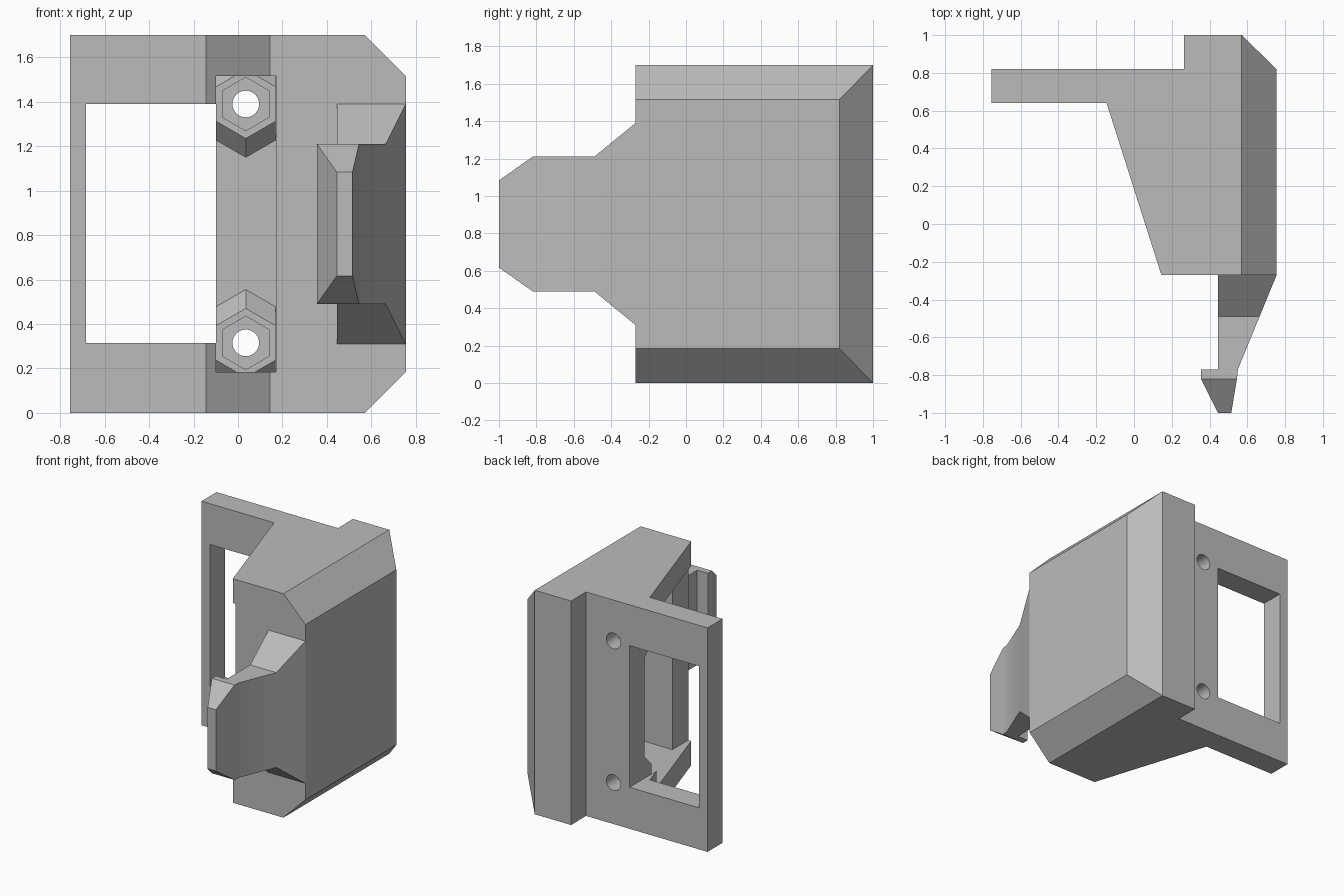
import bpy, bmesh, math

cube = bpy.data.objects.get("Cube")
if cube:
    bpy.data.objects.remove(cube, do_unlink=True)

grey = bpy.data.materials.new("grey_plastic")
grey.use_nodes = True
grey.diffuse_color = (0.5, 0.5, 0.5, 1)
grey.node_tree.nodes["Principled BSDF"].inputs["Base Color"].default_value = (0.5, 0.5, 0.5, 1)

HEIGHT = 1.70
MID = HEIGHT / 2
WALL = 0.185


def loft(name, ends):
    """Solid between two matching rings of points."""
    bm = bmesh.new()
    a, b = [[bm.verts.new(p) for p in ring] for ring in ends]
    bm.faces.new(a)
    bm.faces.new(b)
    for i in range(len(a)):
        j = (i + 1) % len(a)
        bm.faces.new((a[i], a[j], b[j], b[i]))
    bmesh.ops.recalc_face_normals(bm, faces=bm.faces)
    mesh = bpy.data.meshes.new(name)
    bm.to_mesh(mesh)
    bm.free()
    mesh.materials.append(grey)
    obj = bpy.data.objects.new(name, mesh)
    bpy.context.collection.objects.link(obj)
    return obj


def prism(name, points, axis, low, high):
    """Flat profile extruded along one axis."""
    def place(p, d):
        return {"x": (d, *p), "y": (p[0], d, p[1]), "z": (*p, d)}[axis]
    return loft(name, [[place(p, d) for p in points] for d in (low, high)])


def box(name, x, y, z):
    return prism(name, [(x[0], y[0]), (x[1], y[0]), (x[1], y[1]), (x[0], y[1])], "z", *z)


def combine(target, tool, operation):
    """Apply a boolean and discard the helper."""
    mod = target.modifiers.new("bool", "BOOLEAN")
    mod.object, mod.operation, mod.solver = tool, operation, "EXACT"
    bpy.context.view_layer.update()
    graph = bpy.context.evaluated_depsgraph_get()
    mesh = bpy.data.meshes.new_from_object(target.evaluated_get(graph))
    target.modifiers.clear()
    target.data = mesh
    bpy.data.objects.remove(tool, do_unlink=True)


def ring(radius, sides, cx, cz, y, flare=0):
    """Ring in the xz plane, pointed at the top, stretched up and down by flare."""
    points = []
    for i in range(sides):
        a = math.tau * i / sides + math.pi / 2
        s = math.sin(a)
        points.append((cx + radius * math.cos(a), y,
                       cz + radius * s + math.copysign(flare, s)))
    return points


# Housing with mounting flange
housing = prism("housing", [
    (-0.755, 0.64), (-0.145, 0.64), (0.145, -0.27), (0.755, -0.27), (0.755, 0.82),
    (0.57, 1.0), (0.265, 1.0), (0.265, 0.82), (-0.755, 0.82)], "z", 0, HEIGHT)

# Bevelled upper and lower outer edges
combine(housing, prism("bevel_mask", [
    (-1, -0.1), (0.47, -0.1), (1.42, MID), (0.47, 1.8), (-1, 1.8)], "y", -2, 2), "INTERSECT")

# Hollow interior, open side and flange window
inner_z = (WALL, HEIGHT - WALL)
combine(housing, box("interior_cut", (-0.1, 0.57), (-0.08, 0.64), inner_z), "DIFFERENCE")
combine(housing, box("front_opening_cut", (-0.1, 0.17), (-0.5, 0.2), inner_z), "DIFFERENCE")
combine(housing, box("window_cut", (-0.685, -0.1), (-0.5, 1.1), (0.315, 1.39)), "DIFFERENCE")

# Screw bosses with nut pockets and through holes
for z in (0.315, 1.39):
    cx = 0.035
    boss = loft("boss", [ring(0.155, 6, cx, z, 0.555), ring(0.155, 6, cx, z, 0.7, 0.145)])
    combine(housing, boss, "UNION")
    nut = loft("nut_cut", [ring(0.12, 6, cx, z, 0.4), ring(0.12, 6, cx, z, 0.69)])
    combine(housing, nut, "DIFFERENCE")
    hole = loft("hole_cut", [ring(0.06, 32, cx, z, 0.5), ring(0.06, 32, cx, z, 1.1)])
    combine(housing, hole, "DIFFERENCE")

# Hooked latch: plan shape trimmed by its side outline
latch = prism("latch", [
    (0.445, -0.27), (0.755, -0.27), (0.55, -0.77), (0.545, -0.82), (0.515, -1.0),
    (0.445, -1.0), (0.355, -0.82), (0.355, -0.77), (0.445, -0.77)], "z", 0.1, 1.6)
half = [(-0.2, 0.595), (-0.27, 0.54), (-0.49, 0.36), (-0.82, 0.36), (-1.0, 0.233), (-1.1, 0.162)]
outline = [(y, MID + h) for y, h in half] + [(y, MID - h) for y, h in reversed(half)]
combine(latch, prism("latch_mask", outline, "x", 0, 1), "INTERSECT")

# Smooth hole walls, crisp edges elsewhere
for obj in (housing, latch):
    bpy.ops.object.select_all(action="DESELECT")
    obj.select_set(True)
    bpy.context.view_layer.objects.active = obj
    bpy.ops.object.shade_smooth_by_angle(angle=math.radians(20))
